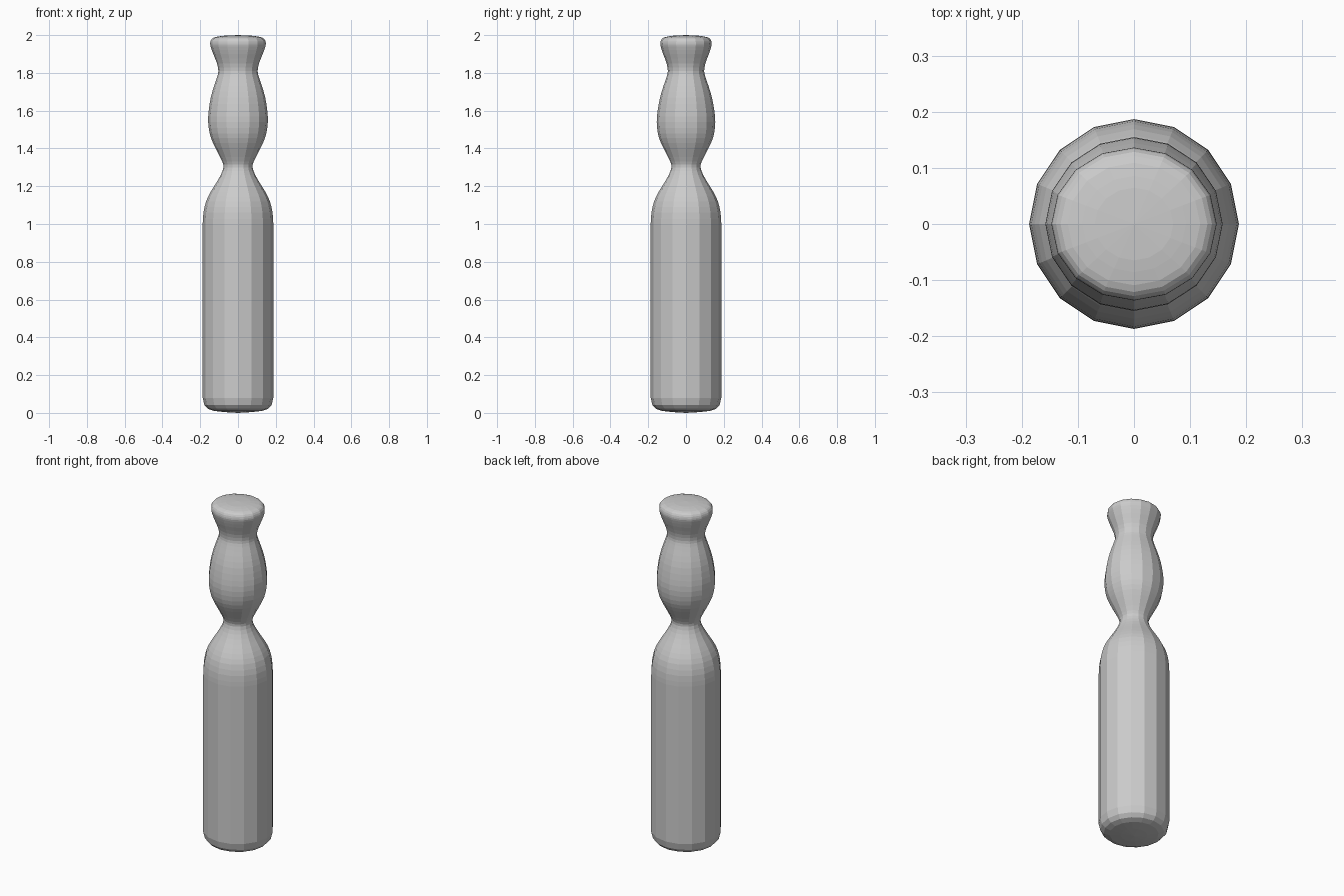
import bpy, bmesh, math

if "Cube" in bpy.data.objects:
    bpy.data.objects.remove(bpy.data.objects["Cube"])

SIDES = 16

# Turned profile as (radius, height), bottom rim to top rim
BASE = [(0.07, 0.004), (0.13, 0.011), (0.16, 0.022), (0.178, 0.042), (0.187, 0.08)]
HANDLE = [(0.187, 1.0), (0.183, 1.06), (0.169, 1.12), (0.145, 1.17), (0.117, 1.215),
          (0.091, 1.26), (0.077, 1.30), (0.083, 1.33), (0.108, 1.38), (0.133, 1.43),
          (0.150, 1.48), (0.158, 1.54), (0.155, 1.60), (0.144, 1.67), (0.127, 1.73),
          (0.110, 1.78), (0.104, 1.81), (0.111, 1.85), (0.131, 1.90), (0.145, 1.94),
          (0.147, 1.96), (0.139, 1.979), (0.118, 1.990), (0.07, 1.997)]


def spline(p, steps=2):
    """Catmull-Rom refinement of a profile."""
    out = []
    for i in range(len(p) - 1):
        a, b, c, d = p[max(i - 1, 0)], p[i], p[i + 1], p[min(i + 2, len(p) - 1)]
        for s in range(steps):
            t = s / steps
            out.append(tuple(0.5 * (2 * b[k] + (c[k] - a[k]) * t
                       + (2 * a[k] - 5 * b[k] + 4 * c[k] - d[k]) * t * t
                       + (3 * b[k] - a[k] - 3 * c[k] + d[k]) * t ** 3) for k in (0, 1)))
    return out + [p[-1]]


def depth_scale(z):
    """The handle is slightly flattened front to back towards the top."""
    return 1 - 0.075 * min(max((z - 1.45) / 0.35, 0), 1)


# Baton: one lathed solid with 16 flat sides
bm = bmesh.new()
rings = []
for r, z in BASE + spline(HANDLE):
    ring = []
    for i in range(SIDES):
        a = 2 * math.pi * i / SIDES
        ring.append(bm.verts.new((r * math.cos(a), r * depth_scale(z) * math.sin(a), z)))
    rings.append(ring)
for lo, hi in zip(rings, rings[1:]):
    for i in range(SIDES):
        j = (i + 1) % SIDES
        bm.faces.new((lo[i], lo[j], hi[j], hi[i]))

# Shallow domed ends
bottom, top = bm.verts.new((0, 0, 0)), bm.verts.new((0, 0, 2))
for i in range(SIDES):
    j = (i + 1) % SIDES
    bm.faces.new((bottom, rings[0][j], rings[0][i]))
    bm.faces.new((top, rings[-1][i], rings[-1][j]))
bmesh.ops.recalc_face_normals(bm, faces=bm.faces)

mesh = bpy.data.meshes.new("baton")
bm.to_mesh(mesh)
bm.free()
bpy.context.collection.objects.link(bpy.data.objects.new("baton", mesh))
